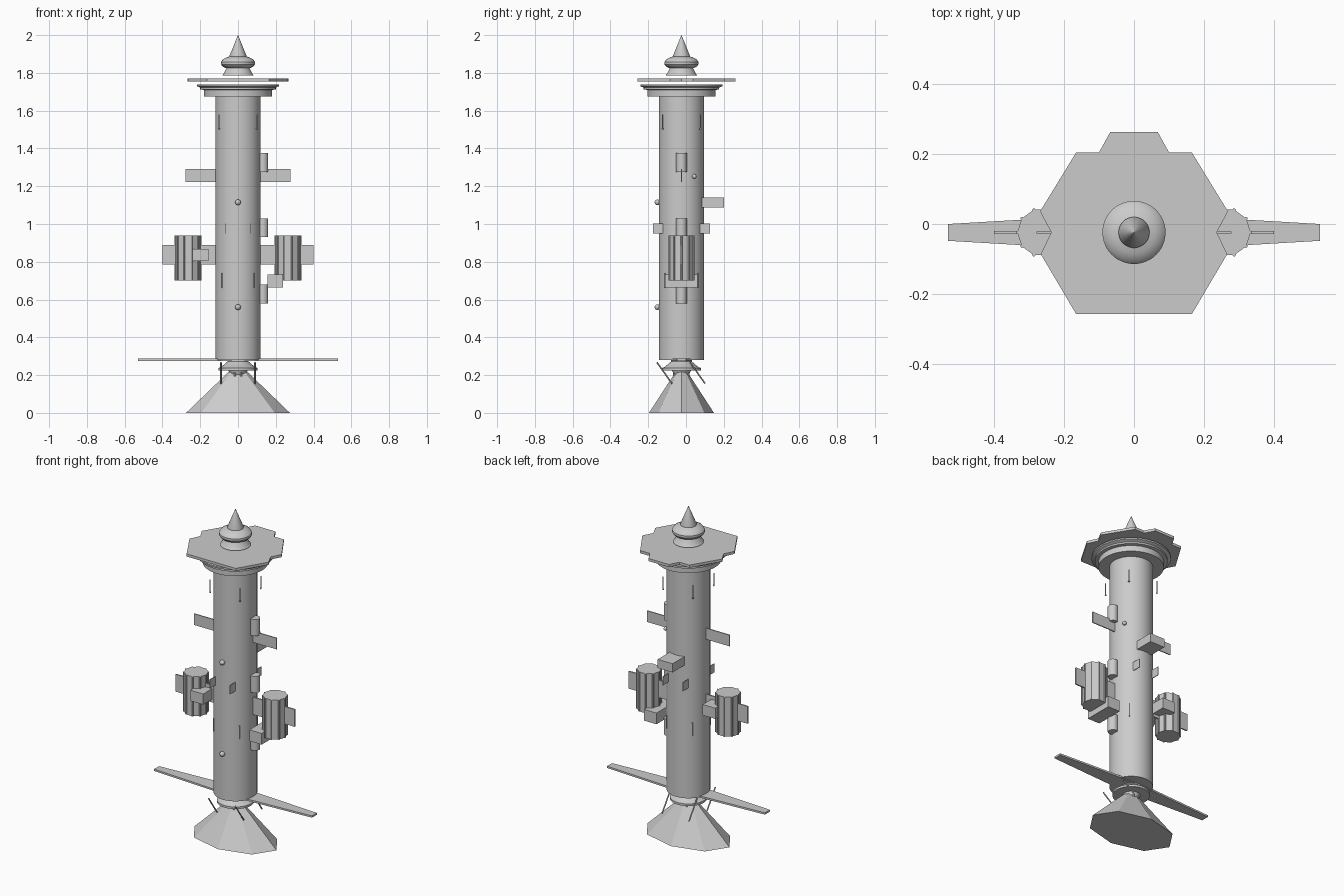
import bpy, bmesh, math
from mathutils import Vector

cube = bpy.data.objects.get("Cube")
if cube:
    bpy.data.objects.remove(cube, do_unlink=True)

AXIS_Y = -0.024  # the tower axis sits slightly in front of the origin

grey = bpy.data.materials.new("plain_grey")
grey.use_nodes = True
grey.diffuse_color = (0.6, 0.6, 0.6, 1)
grey.node_tree.nodes["Principled BSDF"].inputs["Base Color"].default_value = (0.6, 0.6, 0.6, 1)


def finish(name, bm, smooth=False):
    """Turn a bmesh built around the tower axis into an object."""
    bmesh.ops.recalc_face_normals(bm, faces=bm.faces)
    mesh = bpy.data.meshes.new(name)
    bm.to_mesh(mesh)
    bm.free()
    mesh.materials.append(grey)
    obj = bpy.data.objects.new(name, mesh)
    obj.location.y = AXIS_Y
    bpy.context.collection.objects.link(obj)
    if smooth:
        bpy.ops.object.select_all(action='DESELECT')
        bpy.context.view_layer.objects.active = obj
        obj.select_set(True)
        bpy.ops.object.shade_smooth_by_angle(angle=math.radians(35))
    return obj


def lathe(name, profile, sides=48, center=(0, 0), stretch=(1, 1), smooth=True):
    """Revolve (radius, height) points into a closed solid."""
    bm = bmesh.new()
    rings = []
    for r, z in profile:
        ring = []
        for i in range(sides):
            a = math.tau * i / sides
            ring.append(bm.verts.new((center[0] + r * stretch[0] * math.cos(a),
                                      center[1] + r * stretch[1] * math.sin(a), z)))
        rings.append(ring)
    for low, high in zip(rings, rings[1:]):
        for i in range(sides):
            j = (i + 1) % sides
            bm.faces.new((low[i], low[j], high[j], high[i]))
    bm.faces.new(rings[0][::-1])
    bm.faces.new(rings[-1])
    return finish(name, bm, smooth)


def box(name, x, y, z):
    """Box from ranges along each axis."""
    bm = bmesh.new()
    bmesh.ops.create_cube(bm, size=1)
    for v in bm.verts:
        v.co = [(r[0] + r[1]) / 2 + c * (r[1] - r[0]) for c, r in zip(v.co, (x, y, z))]
    return finish(name, bm)


def plate(name, outline, z0, z1):
    """Flat plate from an outline."""
    bm = bmesh.new()
    face = bm.faces.new([bm.verts.new((x, y, z0)) for x, y in outline])
    grown = bmesh.ops.extrude_face_region(bm, geom=[face])["geom"]
    for v in grown:
        if isinstance(v, bmesh.types.BMVert):
            v.co.z = z1
    return finish(name, bm)


def rod(name, start, end, radius):
    bm = bmesh.new()
    a, b = Vector(start), Vector(end)
    bmesh.ops.create_cone(bm, cap_ends=True, segments=8, radius1=radius,
                          radius2=radius, depth=(b - a).length)
    turn = (b - a).to_track_quat('Z', 'Y').to_matrix()
    for v in bm.verts:
        v.co = turn @ v.co + (a + b) / 2
    return finish(name, bm, True)


def ball(name, center, radius):
    bm = bmesh.new()
    bmesh.ops.create_uvsphere(bm, u_segments=16, v_segments=10, radius=radius)
    bmesh.ops.translate(bm, verts=bm.verts, vec=center)
    return finish(name, bm, True)


# Faceted flared base and the neck above it
lathe("flared_base", [(1, 0), (0.17, 0.22)], 8, stretch=(0.275, 0.172), smooth=False)
lathe("neck", [(0.035, 0.19), (0.05, 0.225), (0.103, 0.225), (0.103, 0.238),
               (0.09, 0.242), (0.055, 0.272), (0.055, 0.285)])
for i in range(8):
    a = math.tau * (i + 0.5) / 8
    x, y = 0.042 * math.cos(a), 0.042 * math.sin(a)
    rod("neck_bolt", (x, y, 0.185), (x, y, 0.228), 0.005)

# Slanted struts
for x in (-0.09, 0.09):
    for y in (-0.13, 0.045):
        rod("strut", (x, y, 0.268), (x, y + 0.08, 0.155), 0.004)

# Tapered wings
half = [(0, -0.055), (0.53, -0.024), (0.53, 0.024), (0, 0.055)]
for side in (-1, 1):
    plate("wing", [(side * x, y) for x, y in half], 0.276, 0.287)

# Main column and collar
lathe("column", [(0.12, 0.28), (0.12, 1.68)], 64)
lathe("collar", [(0.18, 1.675), (0.18, 1.71), (0.2, 1.712), (0.2, 1.722),
                 (0.218, 1.73), (0.218, 1.739)], 64)

# Notched top plate
right = [(0.165, -0.233), (0.266, -0.062), (0.236, 0), (0.268, 0.06),
         (0.165, 0.228), (0.1, 0.228), (0.068, 0.286)]
plate("top_plate", right + [(-x, y) for x, y in reversed(right)], 1.755, 1.771)

# Spire
lathe("spire", [(0.085, 1.785), (0.075, 1.797), (0.062, 1.825), (0.08, 1.832),
                (0.09, 1.845), (0.09, 1.858), (0.08, 1.872), (0.06, 1.882),
                (0.044, 1.887), (0.044, 1.893), (0.0005, 2.0)])

# Side pods with ridges, fins and cross boxes
for side in (-1, 1):
    cx = side * 0.265
    lathe("pod", [(0.068, 0.70), (0.068, 0.94)], 10, (cx, 0), smooth=False)
    for i in range(10):
        a = math.tau * i / 10
        x, y = cx + 0.067 * math.cos(a), 0.067 * math.sin(a)
        rod("pod_ridge", (x, y, 0.70), (x, y, 0.94), 0.005)
    box("pod_fin", sorted((side * 0.11, side * 0.4)), (-0.004, 0.004), (0.785, 0.89))
    box("upper_fin", sorted((side * 0.11, side * 0.278)), (-0.003, 0.003), (1.222, 1.29))
box("left_cross_box", (0.155, 0.237), (-0.088, 0.086), (0.665, 0.733))
box("right_cross_box", (-0.24, -0.155), (-0.088, 0.086), (0.803, 0.868))

# Canisters on one side of the column
for z in (0.58, 0.93, 1.275):
    lathe("canister", [(0.028, z), (0.028, z + 0.1)], 20, (0.132, 0))
ball("side_sensor", (0.105, 0.068, 1.252), 0.012)

# Rear box and front knobs
box("rear_box", (-0.05, 0.05), (0.1, 0.224), (1.087, 1.14))
for z in (0.56, 1.115):
    ball("front_knob", (0, -0.127, z), 0.015)

# Small fins and slender rods in four quadrants
for sx in (-1, 1):
    for sy in (-1, 1):
        box("small_fin", (sx * 0.067 - 0.002, sx * 0.067 + 0.002),
            sorted((sy * 0.09, sy * 0.152)), (0.95, 1.003))
        rod("upper_rod", (sx * 0.1, sy * 0.1, 1.505), (sx * 0.1, sy * 0.1, 1.58), 0.003)
        ball("rod_tip", (sx * 0.1, sy * 0.1, 1.505), 0.005)
        rod("lower_rod", (sx * 0.086, sy * 0.088, 0.66), (sx * 0.086, sy * 0.088, 0.74), 0.004)
